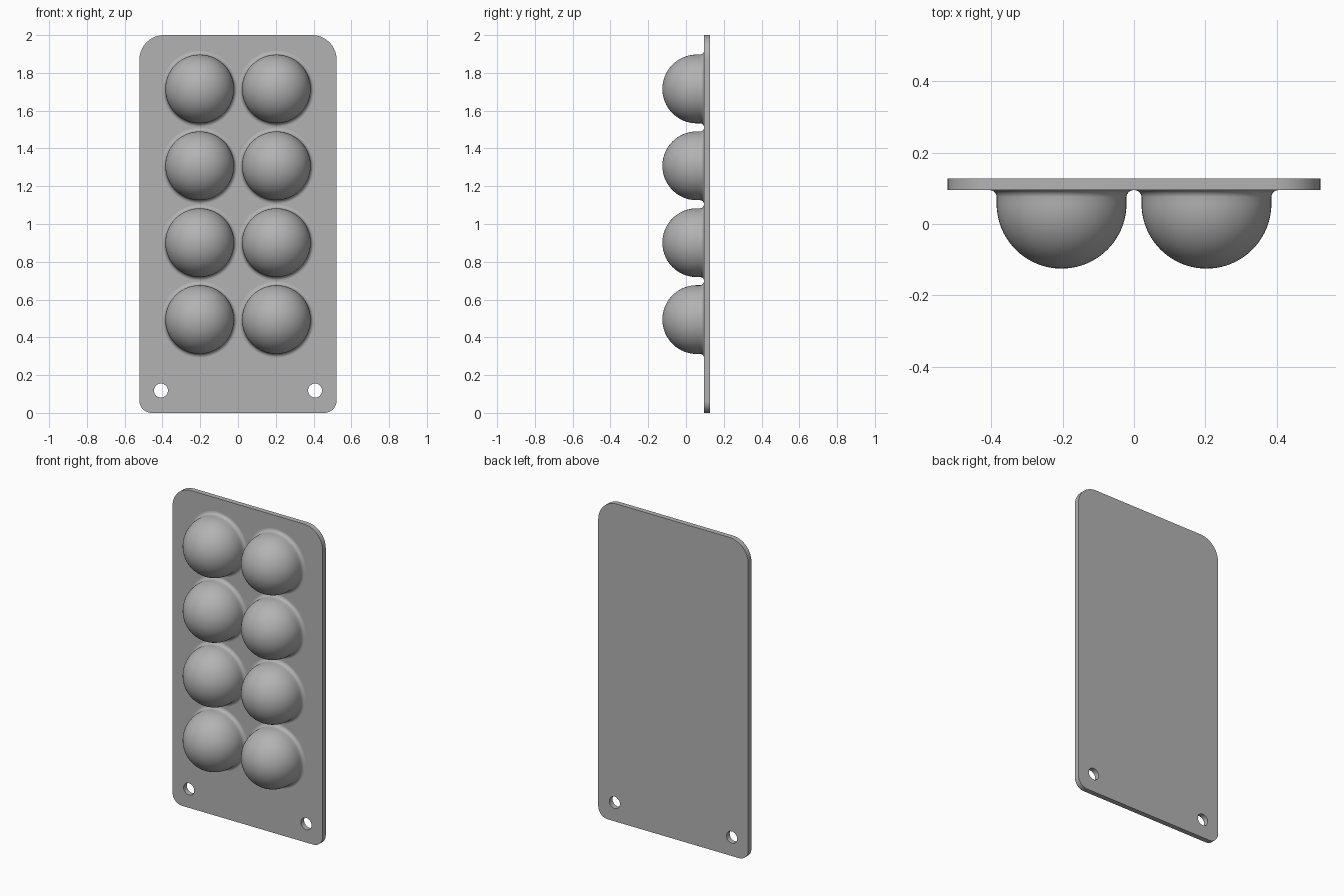
import bpy, bmesh
from math import sin, cos, pi, radians

cube = bpy.data.objects.get("Cube")
if cube:
    bpy.data.objects.remove(cube, do_unlink=True)

grey = bpy.data.materials.new("plain grey")
grey.use_nodes = True
colour = (0.45, 0.45, 0.45, 1)
grey.diffuse_color = colour
grey.node_tree.nodes["Principled BSDF"].inputs["Base Color"].default_value = colour

HALF_W, HEIGHT = 0.522, 2.0
FRONT, BACK = 0.095, 0.127
TOP_R, BOTTOM_R = 0.13, 0.065
DOME_R, DOME_Y, FILLET = 0.182, 0.057, 0.02
PITCH = 0.407


def arc(cx, cy, r, start, end, steps):
    """Points along an arc, angles in degrees."""
    angles = [radians(start + (end - start) * i / steps) for i in range(steps + 1)]
    return [(cx + r * cos(a), cy + r * sin(a)) for a in angles]


def select_only(obj):
    bpy.ops.object.select_all(action='DESELECT')
    obj.select_set(True)
    bpy.context.view_layer.objects.active = obj


def smooth(obj):
    select_only(obj)
    bpy.ops.object.shade_smooth_by_angle(angle=radians(35))


# Back plate: rounded outline with two mounting holes, extruded to thickness
wt, wb = HALF_W - TOP_R, HALF_W - BOTTOM_R
outline = (arc(wb, BOTTOM_R, BOTTOM_R, -90, 0, 12)
           + arc(wt, HEIGHT - TOP_R, TOP_R, 0, 90, 16)
           + arc(-wt, HEIGHT - TOP_R, TOP_R, 90, 180, 16)
           + arc(-wb, BOTTOM_R, BOTTOM_R, 180, 270, 12))
holes = [arc(s * 0.408, 0.118, 0.037, 0, 360, 32)[:-1] for s in (-1, 1)]

curve = bpy.data.curves.new("back_plate", 'CURVE')
curve.dimensions = '2D'
curve.fill_mode = 'BOTH'
curve.extrude = (BACK - FRONT) / 2
for loop in [outline] + holes:
    spline = curve.splines.new('POLY')
    spline.points.add(len(loop) - 1)
    for point, (x, y) in zip(spline.points, loop):
        point.co = (x, y, 0, 1)
    spline.use_cyclic_u = True
curve.materials.append(grey)
plate = bpy.data.objects.new("back_plate", curve)
bpy.context.collection.objects.link(plate)
plate.rotation_euler.x = pi / 2
plate.location.y = (FRONT + BACK) / 2
select_only(plate)
bpy.ops.object.convert(target='MESH')
bm = bmesh.new()
bm.from_mesh(plate.data)
bmesh.ops.remove_doubles(bm, verts=bm.verts, dist=1e-5)
bmesh.ops.recalc_face_normals(bm, faces=bm.faces)
bm.to_mesh(plate.data)
bm.free()
smooth(plate)

# Dome profile (radius, depth): hemisphere, short wall, flared fillet at the plate
profile = arc(0, DOME_Y, DOME_R, -90, 0, 20)
profile += arc(DOME_R + FILLET, FRONT - FILLET, FILLET, 180, 90, 6)
profile[0] = (0, DOME_Y - DOME_R)

bm = bmesh.new()
verts = [bm.verts.new((r, y, 0)) for r, y in profile]
edges = [bm.edges.new(pair) for pair in zip(verts, verts[1:])]
bmesh.ops.spin(bm, geom=verts + edges, cent=(0, 0, 0), axis=(0, 1, 0),
               angle=2 * pi, steps=56, use_duplicate=False)
bmesh.ops.remove_doubles(bm, verts=bm.verts, dist=1e-5)
bmesh.ops.recalc_face_normals(bm, faces=bm.faces)
# Outward means the tip faces look toward the front
tip = min(bm.faces, key=lambda f: f.calc_center_median().y)
if tip.normal.y > 0:
    bmesh.ops.reverse_faces(bm, faces=bm.faces)
dome_mesh = bpy.data.meshes.new("dome")
bm.to_mesh(dome_mesh)
bm.free()
dome_mesh.materials.append(grey)

# Two columns of four domes sharing one mesh
for row in range(4):
    for side, x in (("right", -0.203), ("left", 0.203)):
        dome = bpy.data.objects.new(f"dome_{side}_{row + 1}", dome_mesh)
        dome.location = (x, 0, 0.494 + row * PITCH)
        bpy.context.collection.objects.link(dome)
dome_mesh.polygons.foreach_set("use_smooth", [True] * len(dome_mesh.polygons))
